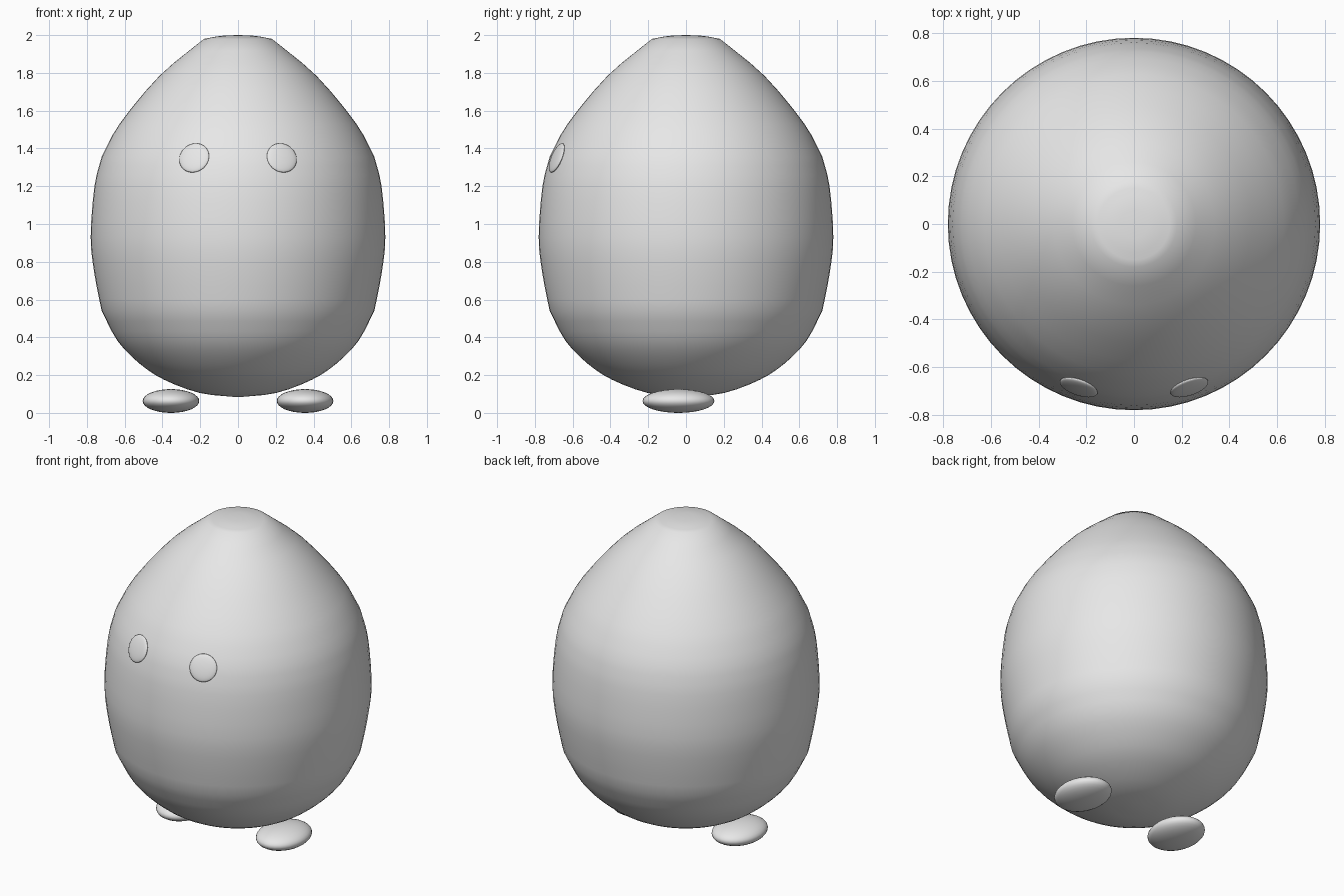
import bpy, bmesh, math
from mathutils import Vector, Matrix

cube = bpy.data.objects.get("Cube")
if cube:
    bpy.data.objects.remove(cube, do_unlink=True)

grey = bpy.data.materials.new("light_grey")
grey.use_nodes = True
colour = (0.8, 0.8, 0.8, 1)
grey.diffuse_color = colour
grey.node_tree.nodes["Principled BSDF"].inputs["Base Color"].default_value = colour


def add_object(name, bm):
    bmesh.ops.recalc_face_normals(bm, faces=bm.faces)
    for face in bm.faces:
        face.smooth = True
    mesh = bpy.data.meshes.new(name)
    bm.to_mesh(mesh)
    bm.free()
    mesh.materials.append(grey)
    obj = bpy.data.objects.new(name, mesh)
    bpy.context.collection.objects.link(obj)
    return obj


def ellipsoid(name, centre, radii, turn=Matrix(), segments=32, rings=16):
    bm = bmesh.new()
    bmesh.ops.create_uvsphere(bm, u_segments=segments, v_segments=rings, radius=1)
    bm.transform(Matrix.Translation(centre) @ turn @ Matrix.Diagonal((*radii, 1)))
    return add_object(name, bm)


def smooth_path(points, steps=3):
    """Catmull-Rom curve through the profile points."""
    pts = [Vector(p) for p in points]
    pts = [2 * pts[0] - pts[1]] + pts + [2 * pts[-1] - pts[-2]]
    path = []
    for a, b, c, d in zip(pts, pts[1:], pts[2:], pts[3:]):
        for i in range(steps):
            t = i / steps
            path.append(0.5 * (2 * b + (c - a) * t + (2 * a - 5 * b + 4 * c - d) * t * t
                               + (3 * b - a - 3 * c + d) * t ** 3))
    return path + [pts[-2]]


# Egg body: (radius, height) profile in three runs, meeting at soft corners
bottom = [(0, 0.083), (0.2, 0.105), (0.39, 0.175), (0.52, 0.26), (0.637, 0.38), (0.722, 0.54)]
middle = [(0.722, 0.54), (0.76, 0.735), (0.78, 0.93), (0.76, 1.2), (0.722, 1.355)]
upper = [(0.722, 1.355), (0.627, 1.53), (0.415, 1.785), (0.18, 1.98)]
cap = [(0.18, 1.98), (0.09, 1.996), (0, 2.0)]
profile = smooth_path(bottom)[:-1] + smooth_path(middle)[:-1] + smooth_path(upper)[:-1] + smooth_path(cap)

bm = bmesh.new()
verts = [bm.verts.new((r, 0, z)) for r, z in profile]
edges = [bm.edges.new(pair) for pair in zip(verts, verts[1:])]
bmesh.ops.spin(bm, geom=verts + edges, cent=(0, 0, 0), axis=(0, 0, 1),
               angle=math.tau, steps=64, use_duplicate=False)
bmesh.ops.remove_doubles(bm, verts=bm.verts, dist=0.0005)
add_object("egg_body", bm)

# Eyes lie nearly flush with the body; feet rest under it
for side, sign in (("left", 1), ("right", -1)):
    normal = Vector((sign * 0.3, -0.88, 0.37))
    turn = normal.to_track_quat("Z", "Y").to_matrix().to_4x4()
    ellipsoid(side + "_eye", (sign * 0.232, -0.684, 1.35), (0.083, 0.083, 0.016), turn)
    ellipsoid(side + "_foot", (sign * 0.355, -0.04, 0.063), (0.15, 0.19, 0.063))
